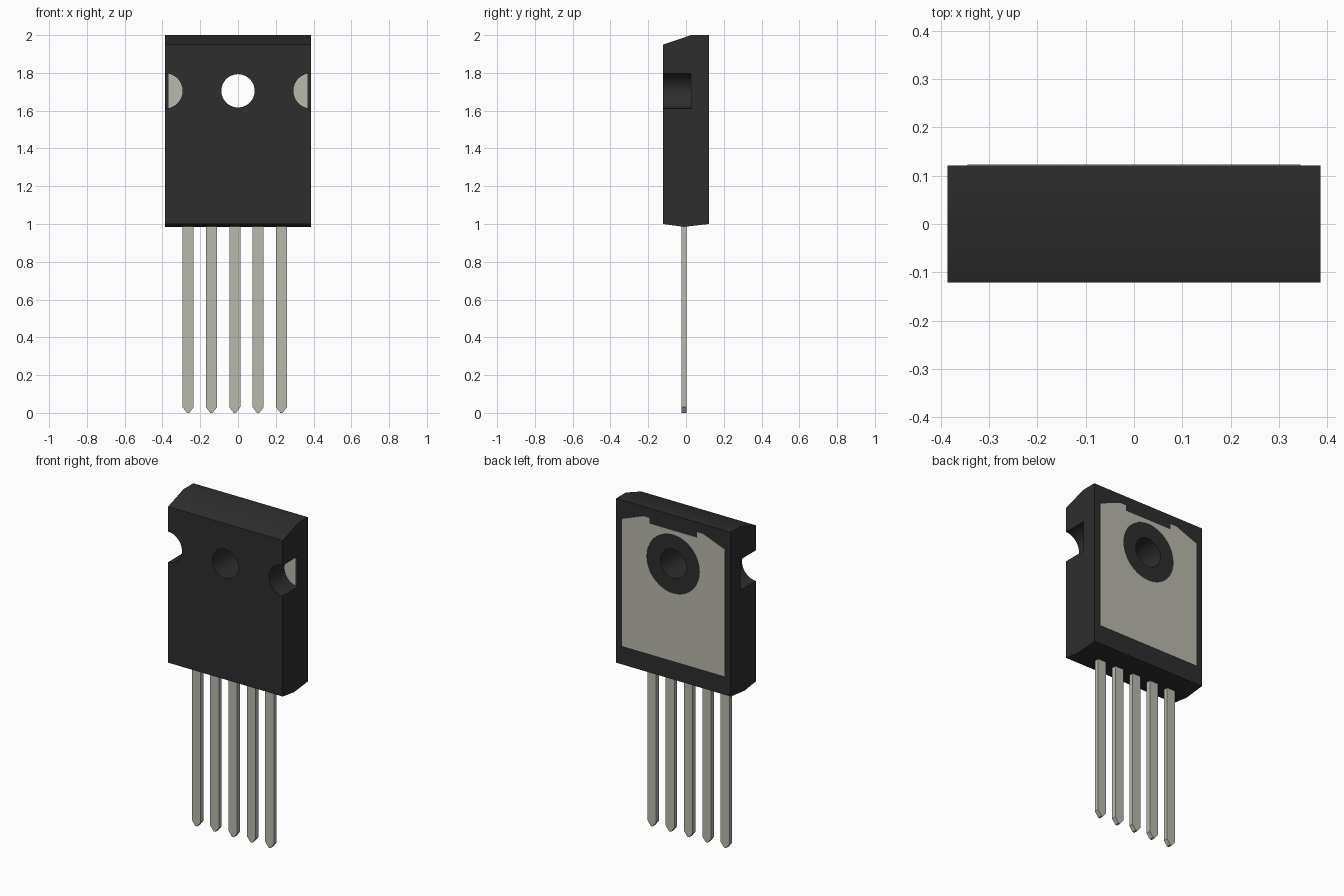
import bpy, bmesh
from math import sin, cos, pi, radians
from mathutils import Vector

cube = bpy.data.objects.get("Cube")
if cube:
    bpy.data.objects.remove(cube, do_unlink=True)


def material(name, color):
    m = bpy.data.materials.new(name)
    m.use_nodes = True
    m.diffuse_color = (*color, 1)
    m.node_tree.nodes["Principled BSDF"].inputs["Base Color"].default_value = (*color, 1)
    return m


black = material("black plastic", (0.027, 0.027, 0.027))
metal = material("tinned metal", (0.49, 0.48, 0.42))


def prism(name, outline, axis, start, end, mat):
    """Extrude a closed outline along x (outline in y, z) or y (outline in x, z)."""
    def place(p, d):
        return Vector((d, p[0], p[1])) if axis == "x" else Vector((p[0], d, p[1]))
    bm = bmesh.new()
    face = bm.faces.new([bm.verts.new(place(p, start)) for p in outline])
    out = bmesh.ops.extrude_face_region(bm, geom=[face])
    moved = [v for v in out["geom"] if isinstance(v, bmesh.types.BMVert)]
    shift = place((0, 0), end - start)
    bmesh.ops.translate(bm, verts=moved, vec=shift)
    bmesh.ops.recalc_face_normals(bm, faces=bm.faces)
    mesh = bpy.data.meshes.new(name)
    bm.to_mesh(mesh)
    bm.free()
    mesh.materials.append(mat)
    obj = bpy.data.objects.new(name, mesh)
    bpy.context.collection.objects.link(obj)
    return obj


def arc(x, z, r, first=0, last=2 * pi, steps=64, closed=True):
    count = steps if closed else steps + 1
    return [(x + r * cos(first + (last - first) * i / steps),
             z + r * sin(first + (last - first) * i / steps)) for i in range(count)]


def cut(obj, cutters):
    """Subtract the cutters, apply the result and delete the cutters."""
    for c in cutters:
        mod = obj.modifiers.new("cut", "BOOLEAN")
        mod.operation = "DIFFERENCE"
        mod.solver = "EXACT"
        mod.object = c
        c.hide_render = True
    graph = bpy.context.evaluated_depsgraph_get()
    result = bpy.data.meshes.new_from_object(obj.evaluated_get(graph))
    obj.modifiers.clear()
    obj.data = result
    for c in cutters:
        bpy.data.objects.remove(c, do_unlink=True)
    bpy.ops.object.select_all(action="DESELECT")
    obj.select_set(True)
    bpy.context.view_layer.objects.active = obj
    bpy.ops.object.shade_smooth_by_angle(angle=radians(20))


HALF_W, HALF_D = 0.386, 0.121
HOLE_Z, NOTCH_R, NOTCH_Y = 1.705, 0.093, 0.028

# Moulded body with sloped top front edge, mounting hole and side notches
side_profile = [(-HALF_D, 1.0), (-HALF_D, 1.95), (0.027, 2.0),
                (HALF_D, 2.0), (HALF_D, 1.0), (-0.012, 0.985)]
body = prism("body", side_profile, "x", -HALF_W, HALF_W, black)
cutters = [prism("hole_cutter", arc(0, HOLE_Z, 0.088), "y", -0.3, 0.3, black)]
for s in (-1, 1):
    cutters.append(prism("notch_cutter", arc(s * HALF_W, HOLE_Z, NOTCH_R),
                         "y", -0.3, NOTCH_Y, black))
cut(body, cutters)

# Metal floor showing inside each notch, stopping short of the side face
for s, label in ((1, "left"), (-1, "right")):
    floor = [(min(x, 0.368), z) for x, z in
             arc(HALF_W, HOLE_Z, NOTCH_R, radians(101), radians(259), 32, False)]
    prism(label + "_notch_floor", [(s * x, z) for x, z in floor],
          "y", NOTCH_Y - 0.002, NOTCH_Y + 0.003, metal)

# Heat-sink plate on the back, with a round opening that leaves a plastic ring
half = [(0.345, 1.113), (0.345, 1.887), (0.2, 1.943), (0.16, 1.943), (0.16, 1.909)]
outline = half + [(-x, z) for x, z in reversed(half)]
plate = prism("back_plate", outline, "y", HALF_D - 0.004, HALF_D + 0.002, metal)
cut(plate, [prism("ring_cutter", arc(0, HOLE_Z, 0.179), "y", 0, 0.3, black)])

# Five flat leads with pointed tips
for i in range(5):
    x = -0.264 + 0.1235 * i
    w, tip = 0.029, 0.006
    lead = [(x - w, 1.03), (x - w, 0.03), (x - tip, 0),
            (x + tip, 0), (x + w, 0.03), (x + w, 1.03)]
    prism("lead_%d" % (i + 1), lead, "y", -0.025, 0.002, metal)
